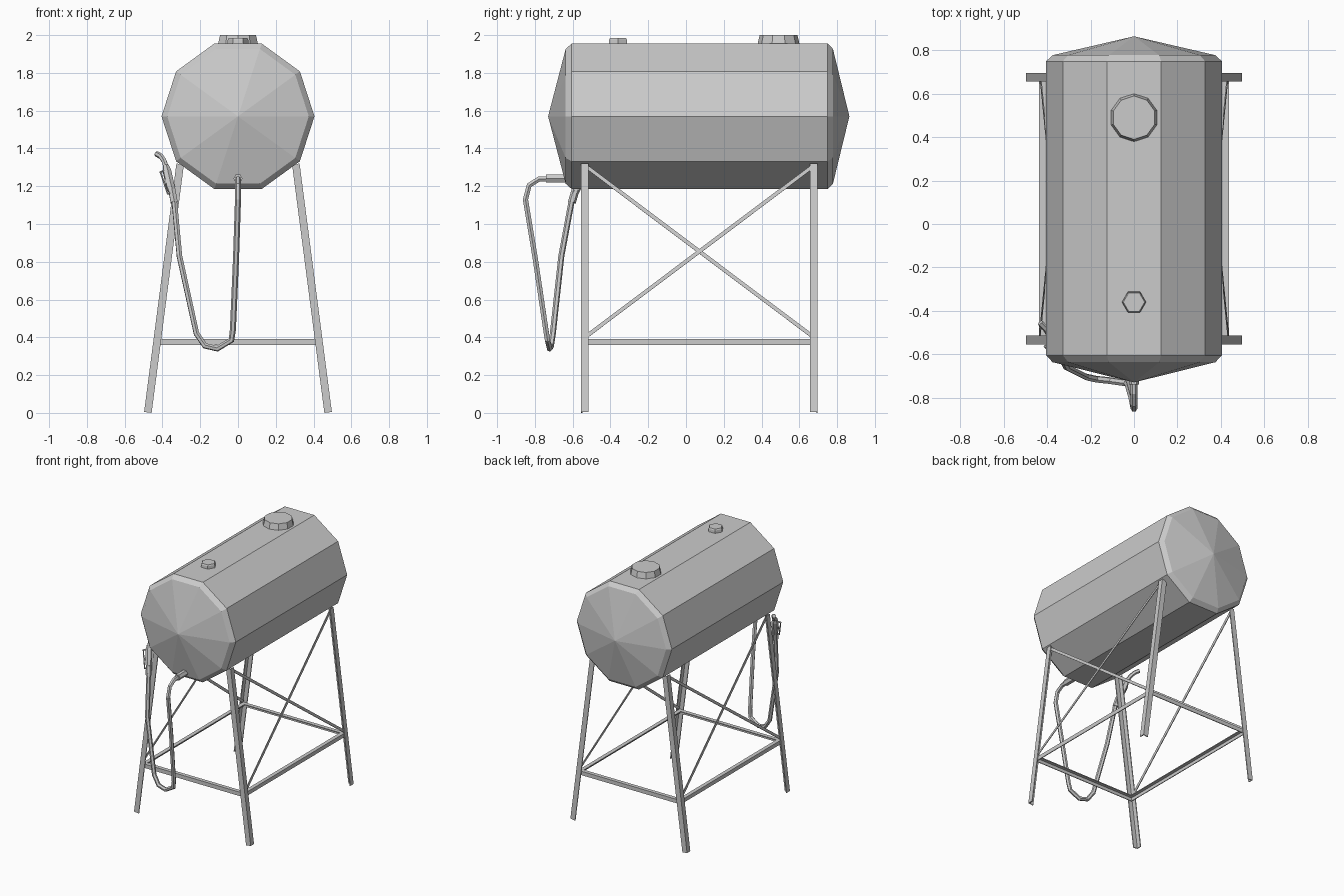
import bpy, bmesh
from math import sin, cos, pi
from mathutils import Vector as V

if "Cube" in bpy.data.objects:
    bpy.data.objects.remove(bpy.data.objects["Cube"])


def finish(name, bm):
    bmesh.ops.recalc_face_normals(bm, faces=bm.faces)
    me = bpy.data.meshes.new(name)
    bm.to_mesh(me)
    bm.free()
    ob = bpy.data.objects.new(name, me)
    bpy.context.collection.objects.link(ob)
    return ob


def skin(bm, rings):
    for a, b in zip(rings, rings[1:]):
        n = len(a)
        for i in range(n):
            bm.faces.new((a[i], a[(i + 1) % n], b[(i + 1) % n], b[i]))


def lathe(name, profile, sides, centre, axis, phase=0.0):
    """Rings of (radius, position along axis); caps or cone tips at both ends."""
    bm = bmesh.new()
    rings, tips = [], {}
    for k, (r, h) in enumerate(profile):
        if r == 0:
            tips[k] = bm.verts.new(V(centre) + (V((0, h, 0)) if axis == 'Y' else V((0, 0, h))))
            continue
        ring = []
        for i in range(sides):
            a = phase + 2 * pi * i / sides
            p = V((r * cos(a), h, r * sin(a))) if axis == 'Y' else V((r * cos(a), r * sin(a), h))
            ring.append(bm.verts.new(V(centre) + p))
        rings.append(ring)
    skin(bm, rings)
    for ring, k in ((rings[0], 0), (rings[-1], len(profile) - 1)):
        if k in tips:
            for i in range(sides):
                bm.faces.new((ring[i], ring[(i + 1) % sides], tips[k]))
        else:
            bm.faces.new(ring)
    return finish(name, bm)


def bar(name, p0, p1, u, v, section):
    """Extrude a 2D section (in directions u, v) from p0 to p1."""
    bm = bmesh.new()
    rings = []
    for p in (p0, p1):
        rings.append([bm.verts.new(V(p) + V(u) * a + V(v) * b) for a, b in section])
    skin(bm, rings)
    for r in rings:
        bm.faces.new(r)
    return finish(name, bm)


def angle_iron(w, t):
    return [(0, 0), (w, 0), (w, t), (t, t), (t, w), (0, w)]


def tube(name, points, radius):
    """Six-sided tube; each point is x, y, z and an optional radius factor."""
    cu = bpy.data.curves.new(name, 'CURVE')
    cu.dimensions = '3D'
    cu.bevel_depth = radius
    cu.bevel_resolution = 1
    cu.use_fill_caps = True
    sp = cu.splines.new('POLY')
    sp.use_smooth = False
    sp.points.add(len(points) - 1)
    for q, p in zip(sp.points, points):
        q.co = (*p[:3], 1)
        q.radius = p[3] if len(p) > 3 else 1
    ob = bpy.data.objects.new(name, cu)
    bpy.context.collection.objects.link(ob)
    return ob


# Tank with chamfered rims and conical ends
lathe("tank", [(0, -0.73), (0.375, -0.637), (0.405, -0.605), (0.405, 0.75),
               (0.375, 0.778), (0, 0.865)], 10, (0, 0, 1.57), 'Y')
# Filler hatch and vent cap
lathe("filler_hatch", [(0.114, 1.94), (0.100, 2.0)], 10, (0, 0.49, 0), 'Z', pi / 10)
lathe("vent_cap", [(0.057, 1.94), (0.054, 1.976), (0.049, 1.985)], 6, (0, -0.36, 0), 'Z')

# Stand: splayed angle-iron legs
YF, YB = -0.555, 0.697
foot, top = 0.497, 0.326
for s, side in ((-1, "left"), (1, "right")):
    for y, d, end in ((YF, 1, "front"), (YB, -1, "back")):
        bar(f"{end}_{side}_leg", (s * foot, y, 0.005), (s * top, y, 1.32),
            (-s * 0.9916, 0, -0.129), (0, d, 0), angle_iron(0.04, 0.007))
    # Side rail
    bar(f"{side}_rail", (s * 0.437, YF + 0.01, 0.39), (s * 0.437, YB - 0.01, 0.39),
        (-s, 0, 0), (0, 0, -1), angle_iron(0.03, 0.006))
    # Crossed flat braces lying in the sloped leg plane
    slope = (foot - top) / 1.315
    for k, (ya, yb) in enumerate(((-0.535, 0.677), (0.677, -0.535))):
        off = 0.009 + 0.005 * k
        p0 = (s * (foot - slope * 0.40 - off), ya, 0.40)
        p1 = (s * (foot - slope * 1.31 - off), yb, 1.31)
        n = V((s * 0.9916, 0, 0.129))
        w = n.cross((V(p1) - V(p0)).normalized())
        bar(f"{side}_brace_{k + 1}", p0, p1, w, n,
            [(-0.01, -0.0025), (0.01, -0.0025), (0.01, 0.0025), (-0.01, 0.0025)])
# End rails
for y, d, end in ((YF + 0.008, 1, "front"), (YB - 0.008, -1, "back")):
    bar(f"{end}_rail", (-0.435, y, 0.39), (0.435, y, 0.39), (0, d, 0), (0, 0, -1),
        angle_iron(0.03, 0.006))

# Outlet fitting and hanging hose
tube("outlet_fitting", [(0, -0.58, 1.24), (0, -0.74, 1.24)], 0.024)
tube("hose", [(0, -0.70, 1.24), (0, -0.78, 1.237), (0, -0.83, 1.205), (0, -0.85, 1.13),
              (-0.01, -0.80, 0.83), (-0.027, -0.742, 0.44), (-0.035, -0.733, 0.385),
              (-0.11, -0.722, 0.34), (-0.175, -0.715, 0.355), (-0.22, -0.705, 0.42),
              (-0.31, -0.66, 0.83), (-0.338, -0.604, 1.13)], 0.016)

# Dispensing nozzle with spout and trigger guard
tube("nozzle_collar", [(-0.338, -0.604, 1.115), (-0.350, -0.585, 1.18)], 0.021)
tube("nozzle_body", [(-0.345, -0.59, 1.16, 0.8), (-0.358, -0.575, 1.20), (-0.376, -0.545, 1.28),
                     (-0.383, -0.535, 1.31, 0.7)], 0.024)
tube("nozzle_spout", [(-0.380, -0.538, 1.30), (-0.392, -0.505, 1.335),
                      (-0.408, -0.48, 1.358), (-0.432, -0.455, 1.372)], 0.015)
tube("trigger_guard", [(-0.383, -0.550, 1.285), (-0.411, -0.565, 1.275),
                       (-0.372, -0.605, 1.16), (-0.350, -0.592, 1.165)], 0.006)
tube("trigger", [(-0.378, -0.555, 1.26), (-0.385, -0.585, 1.21)], 0.006)
